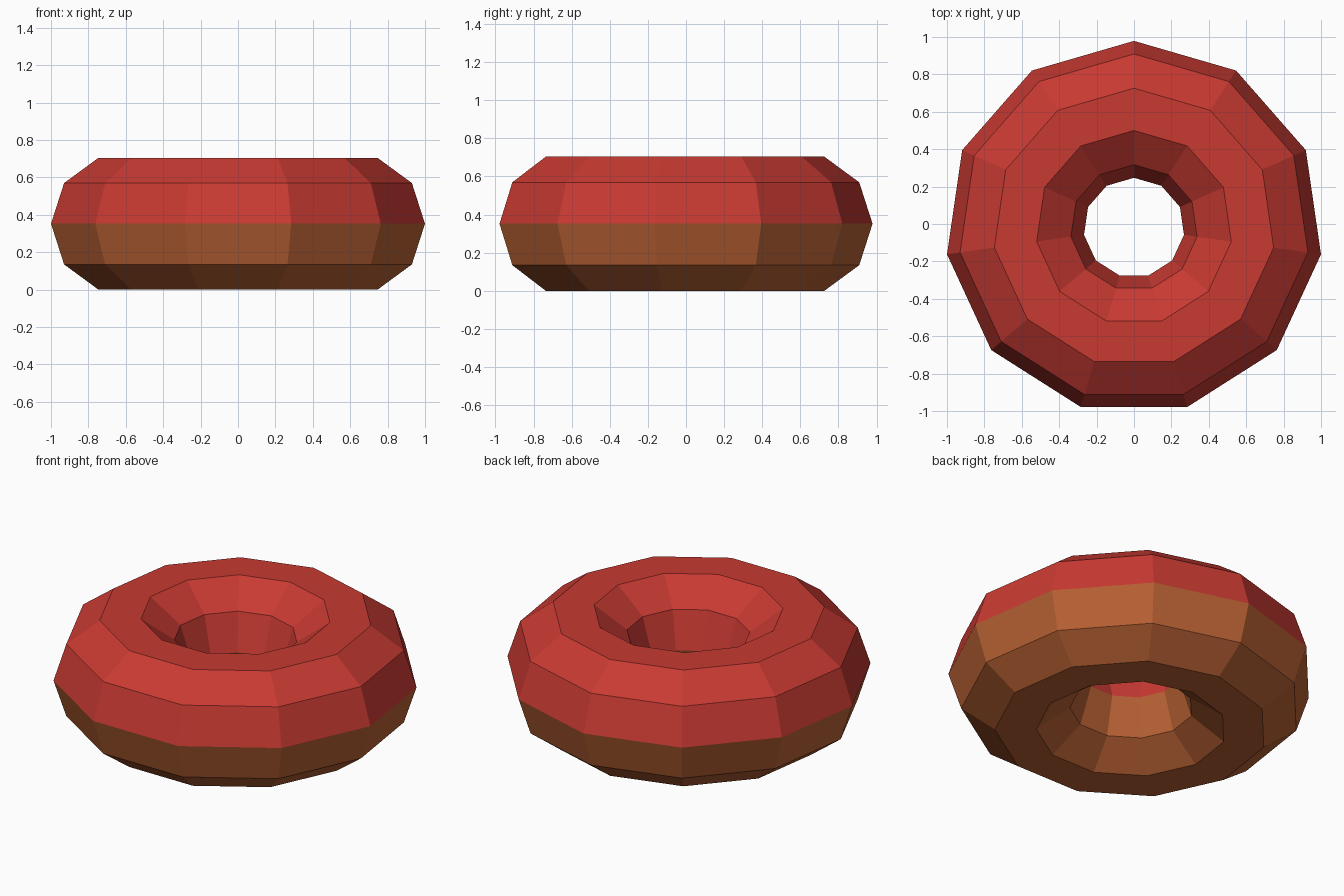
import bpy, bmesh
from math import sin, cos, pi

if "Cube" in bpy.data.objects:
    bpy.data.objects.remove(bpy.data.objects["Cube"])

SIDES, RINGS = 11, 10          # around the hole / around the tube
MAJOR, MINOR = 0.64, 0.37
Y_SCALE, Y_OFF, Z_MID = 0.989, -0.02, MINOR * sin(2 * pi / 5)


def material(name, color):
    m = bpy.data.materials.new(name)
    m.diffuse_color = (*color, 1)
    m.use_nodes = True
    m.node_tree.nodes["Principled BSDF"].inputs["Base Color"].default_value = m.diffuse_color
    return m


def half_ring(name, first, mat):
    """Open half of the ring: six tube points starting at index first."""
    bm = bmesh.new()
    loops = []
    for i in range(SIDES):
        a = pi / 2 + 2 * pi * i / SIDES
        loop = []
        for j in range(first, first + RINGS // 2 + 1):
            t = 2 * pi * j / RINGS
            r = MAJOR + MINOR * cos(t)
            loop.append(bm.verts.new((r * cos(a), r * sin(a) * Y_SCALE + Y_OFF,
                                      Z_MID + MINOR * sin(t))))
        loops.append(loop)
    for i in range(SIDES):
        p, q = loops[i], loops[(i + 1) % SIDES]
        for j in range(RINGS // 2):
            bm.faces.new((p[j], q[j], q[j + 1], p[j + 1]))
    me = bpy.data.meshes.new(name)
    bm.to_mesh(me)
    bm.free()
    me.materials.append(mat)
    ob = bpy.data.objects.new(name, me)
    bpy.context.collection.objects.link(ob)


# Red icing on the upper half, brown dough on the lower half
half_ring("icing", 0, material("icing_red", (0.58, 0.042, 0.032)))
half_ring("dough", RINGS // 2, material("dough_brown", (0.485, 0.12, 0.034)))
